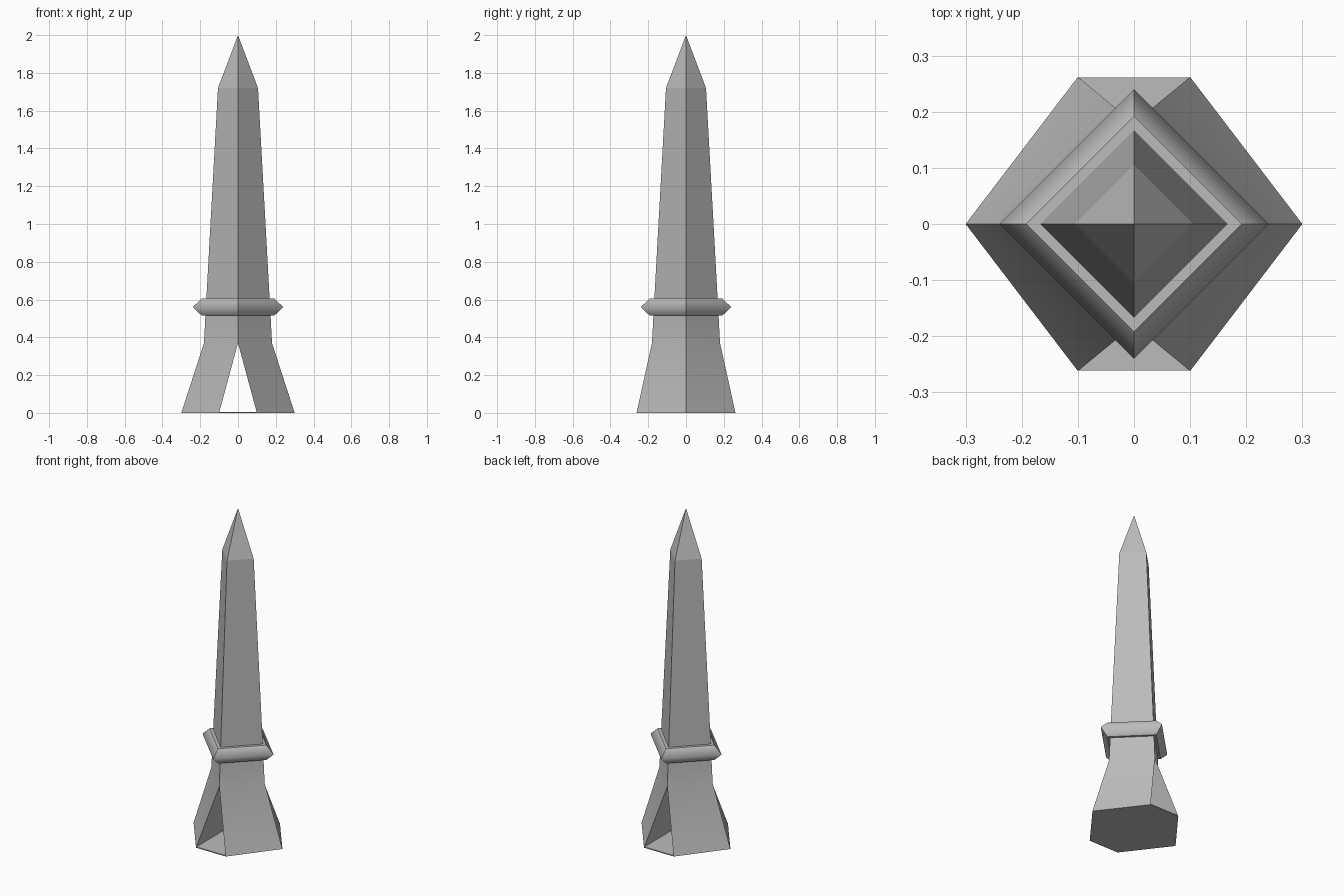
import bpy
import bmesh
import math

cube = bpy.data.objects.get("Cube")
if cube:
    bpy.data.objects.remove(cube, do_unlink=True)

stone = bpy.data.materials.new("grey_stone")
stone.use_nodes = True
GREY = (0.5, 0.5, 0.5, 1)
stone.diffuse_color = GREY
stone.node_tree.nodes["Principled BSDF"].inputs["Base Color"].default_value = GREY


def finish(name, bm, smooth_angle=0):
    """Turn a bmesh into an object; edges sharper than the angle stay hard."""
    bmesh.ops.recalc_face_normals(bm, faces=bm.faces)
    for f in bm.faces:
        f.smooth = smooth_angle > 0
    for e in bm.edges:
        e.smooth = e.calc_face_angle(math.pi) < math.radians(smooth_angle)
    mesh = bpy.data.meshes.new(name)
    bm.to_mesh(mesh)
    bm.free()
    mesh.materials.append(stone)
    obj = bpy.data.objects.new(name, mesh)
    bpy.context.collection.objects.link(obj)
    return obj


def diamond(bm, r, z):
    """Square ring with its corners on the axes."""
    return [bm.verts.new((r * x, r * y, z)) for x, y in ((1, 0), (0, 1), (-1, 0), (0, -1))]


def bridge(bm, a, b):
    for i in range(4):
        j = (i + 1) % 4
        bm.faces.new((a[i], a[j], b[j], b[i]))


# Tapered shaft
bm = bmesh.new()
low, high = diamond(bm, 0.17, 0.56), diamond(bm, 0.106, 1.72)
bridge(bm, low, high)
bm.faces.new(low)
bm.faces.new(high)
finish("shaft", bm)

# Pointed tip
bm = bmesh.new()
base = diamond(bm, 0.106, 1.72)
apex = bm.verts.new((0, 0, 2))
for i in range(4):
    bm.faces.new((base[i], base[(i + 1) % 4], apex))
bm.faces.new(base)
finish("tip", bm)

# Collar: square ring with a softened ridge round its middle
bm = bmesh.new()
profile = ((0.16, 0.515), (0.192, 0.515), (0.24, 0.56), (0.192, 0.605), (0.16, 0.605))
rings = [diamond(bm, r, z) for r, z in profile]
for a, b in zip(rings, rings[1:] + rings[:1]):
    bridge(bm, a, b)
collar = finish("collar", bm, 85)
for e in collar.data.edges:
    a, b = (collar.data.vertices[i].co for i in e.vertices)
    ridge = abs(a.z - 0.56) < 0.001 and abs(b.z - 0.56) < 0.001
    e.use_edge_sharp = not ridge

# Neck and two splayed legs with a pointed passage running front to back
bm = bmesh.new()
top, waist = diamond(bm, 0.17, 0.56), diamond(bm, 0.18, 0.37)
bridge(bm, waist, top)
bm.faces.new(top)
back, front = waist[1], waist[3]
for side, hip in ((1, waist[0]), (-1, waist[2])):
    toe = bm.verts.new((0.3 * side, 0, 0))
    heel_back = bm.verts.new((0.1 * side, 0.262, 0))
    heel_front = bm.verts.new((0.1 * side, -0.262, 0))
    bm.faces.new((toe, heel_back, back, hip))
    bm.faces.new((toe, hip, front, heel_front))
    bm.faces.new((heel_back, heel_front, front, back))
    bm.faces.new((toe, heel_front, heel_back))
finish("neck_and_legs", bm, 30)

# Thin floor across the passage
bm = bmesh.new()
bmesh.ops.create_cube(bm, size=1)
for v in bm.verts:
    v.co = (v.co.x * 0.2, v.co.y * 0.522, (v.co.z + 0.5) * 0.006)
finish("passage_floor", bm)
